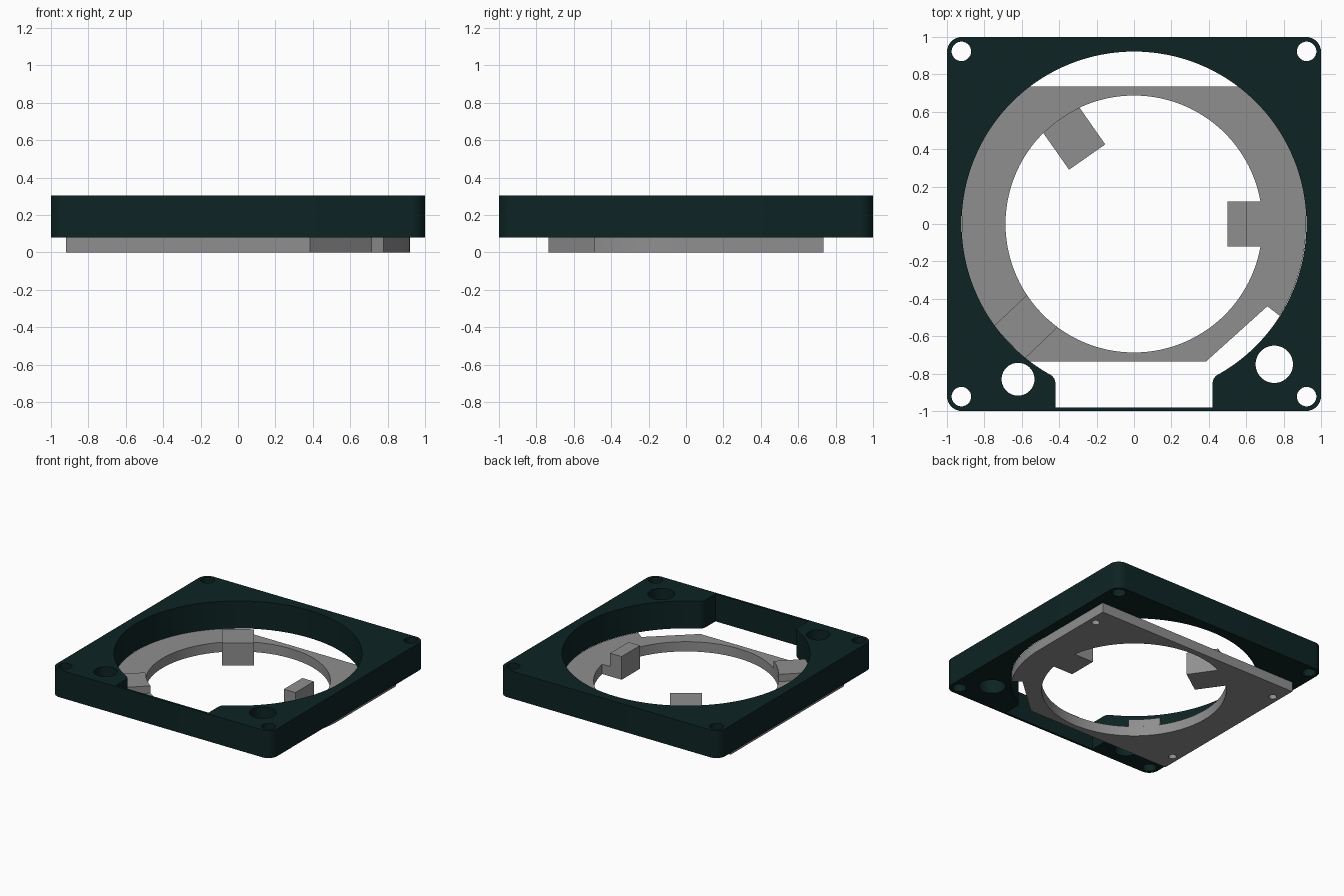
import bpy, math

if "Cube" in bpy.data.objects:
    bpy.data.objects.remove(bpy.data.objects["Cube"])


def material(name, rgb):
    m = bpy.data.materials.new(name)
    m.diffuse_color = (*rgb, 1)
    m.use_nodes = True
    m.node_tree.nodes["Principled BSDF"].inputs["Base Color"].default_value = m.diffuse_color
    return m


DARK = material("dark_teal", (0.004, 0.0168, 0.0168))
GREY = material("mid_grey", (0.275, 0.275, 0.275))


def arc(r, a0, a1, n, cx=0.0, cy=0.0):
    """Points along an arc, angles in degrees."""
    return [(cx + r * math.cos(math.radians(a0 + (a1 - a0) * i / n)),
             cy + r * math.sin(math.radians(a0 + (a1 - a0) * i / n))) for i in range(n + 1)]


def circle(x, y, r, n=40):
    return arc(r, 0, 360, n, x, y)[:-1]


def turn(points, deg):
    c, s = math.cos(math.radians(deg)), math.sin(math.radians(deg))
    return [(c * x - s * y, s * x + c * y) for x, y in points]


def slab(name, loops, z0, z1, mat):
    """Extrude an outline (first loop) with holes (other loops) from z0 to z1."""
    cu = bpy.data.curves.new(name, 'CURVE')
    cu.dimensions = '2D'
    cu.fill_mode = 'BOTH'
    cu.extrude = (z1 - z0) / 2
    for loop in loops:
        sp = cu.splines.new('POLY')
        sp.points.add(len(loop) - 1)
        for p, (x, y) in zip(sp.points, loop):
            p.co = (x, y, 0, 1)
        sp.use_cyclic_u = True
    ob = bpy.data.objects.new(name, cu)
    ob.location.z = (z0 + z1) / 2
    bpy.context.collection.objects.link(ob)
    bpy.ops.object.select_all(action='DESELECT')
    ob.select_set(True)
    bpy.context.view_layer.objects.active = ob
    bpy.ops.object.convert(target='MESH')
    ob = bpy.context.object
    ob.name = name
    bpy.ops.object.mode_set(mode='EDIT')
    bpy.ops.mesh.select_all(action='SELECT')
    bpy.ops.mesh.remove_doubles(threshold=0.0001)
    bpy.ops.mesh.normals_make_consistent(inside=False)
    bpy.ops.object.mode_set(mode='OBJECT')
    ob.data.materials.clear()
    ob.data.materials.append(mat)
    bpy.ops.object.shade_smooth_by_angle(angle=math.radians(30))
    return ob


BASE, TOP = 0.08, 0.305
BORE, RING = 0.922, 0.687

# Square frame with rounded corners, round bore and a front notch
outer = []
for i, (sx, sy) in enumerate([(1, 1), (-1, 1), (-1, -1), (1, -1)]):
    outer += arc(0.08, 90 * i, 90 * i + 90, 8, sx * 0.92, sy * 0.92)
notch = [(-0.44, -0.81), (-0.426, -0.826), (-0.42, -0.85), (-0.42, -0.982)]
opening = arc(BORE, -60, 240, 110) + notch + [(-x, y) for x, y in reversed(notch)]
screw_holes = [circle(sx * 0.923, sy * 0.923, 0.052) for sx in (-1, 1) for sy in (-1, 1)]
cable_holes = [circle(0.75, -0.75, 0.1), circle(-0.62, -0.83, 0.088)]
slab("frame", [outer, opening] + screw_holes + cable_holes, BASE, TOP, DARK)

# Base plate: straight sides, a curved right edge and a cut-away corner
plate = [(0.92, 0.735), (-0.92, 0.735), (-0.92, -0.735), (0.385, -0.735), (0.713, -0.44)]
plate += arc(0.92, -32.2, 0, 14)
half = math.degrees(math.asin(0.12 / RING))
inner = arc(RING, half, 360 - half, 100) + [(0.605, -0.12), (0.605, 0.12)]
pins = [circle(x, y, 0.03, 20) for x, y in ((0.86, 0.58), (-0.86, 0.58), (-0.86, -0.58))]
slab("base_plate", [plate, inner] + pins, 0, BASE, GREY)

# Three tabs around the ring
slab("right_tab", [[(0.5, -0.12), (0.605, -0.12), (0.605, 0.12), (0.5, 0.12)]], 0, 0.19, GREY)
tab = [(0.437, 0.118), (0.437, -0.118)] + arc(RING, -9.9, 9.9, 8)
slab("rear_tab", [turn(tab, 125)], 0, 0.185, GREY)
pad = [(0.92, -0.12), (0.92, 0.12)] + arc(RING, 10, -10, 8)
slab("front_pad", [turn(pad, 223.5)], BASE, 0.14, GREY)
